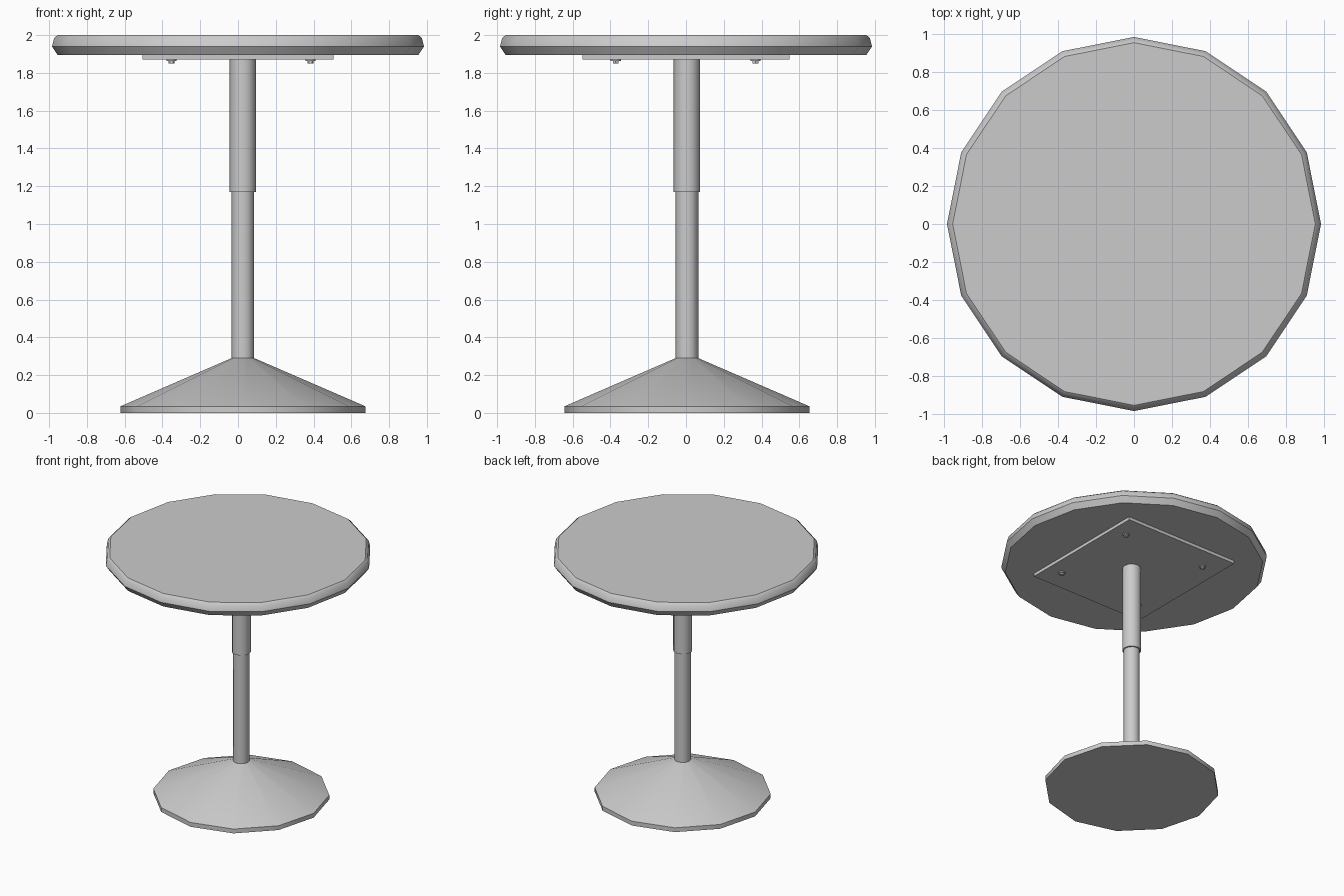
import bpy, bmesh, math
from mathutils import Matrix

if "Cube" in bpy.data.objects:
    bpy.data.objects.remove(bpy.data.objects["Cube"], do_unlink=True)

# One grey for the whole table
grey = bpy.data.materials.new("light_grey")
grey.use_nodes = True
colour = (0.6, 0.6, 0.6, 1)
grey.diffuse_color = colour
grey.node_tree.nodes["Principled BSDF"].inputs["Base Color"].default_value = colour


def finish(name, bm, smooth_angle=None):
    bmesh.ops.recalc_face_normals(bm, faces=bm.faces[:])
    mesh = bpy.data.meshes.new(name)
    bm.to_mesh(mesh)
    bm.free()
    mesh.materials.append(grey)
    obj = bpy.data.objects.new(name, mesh)
    bpy.context.collection.objects.link(obj)
    if smooth_angle:
        bpy.ops.object.select_all(action='DESELECT')
        obj.select_set(True)
        bpy.context.view_layer.objects.active = obj
        bpy.ops.object.shade_smooth_by_angle(angle=math.radians(smooth_angle))
    return obj


def turned(name, profile, sides, centre=(0, 0), smooth_angle=40):
    """Closed solid turned around z from (radius, height) points, bottom to top."""
    bm = bmesh.new()
    rings = []
    for r, z in profile:
        angles = [math.tau * i / sides for i in range(sides)]
        rings.append([bm.verts.new((centre[0] + r * math.cos(a),
                                    centre[1] + r * math.sin(a), z)) for a in angles])
    for low, high in zip(rings, rings[1:]):
        for i in range(sides):
            j = (i + 1) % sides
            bm.faces.new((low[i], low[j], high[j], high[i]))
    bm.faces.new(rings[0][::-1])
    bm.faces.new(rings[-1])
    return finish(name, bm, smooth_angle)


# Round top with a softened rim
turned("table_top", [(0.955, 1.895), (0.985, 1.94), (0.973, 1.985), (0.955, 2.0)], 16)

# Pedestal: flared base, pole and wider sleeve
axis = (0.026, 0.005)
turned("base", [(0.648, 0), (0.648, 0.035), (0.06, 0.29)], 12, axis, 35)
turned("pole", [(0.06, 0.27), (0.06, 1.2)], 12, axis)
turned("sleeve", [(0.07, 1.17), (0.07, 1.88)], 12, axis)

# Mounting plate under the top
bm = bmesh.new()
bmesh.ops.create_cube(bm, size=1, matrix=Matrix.Translation((0, 0, 1.885))
                      @ Matrix.Diagonal((1.012, 1.096, 0.03, 1)))
finish("mounting_plate", bm)

# Bolts near the plate corners
for side, x in (("right", -0.352), ("left", 0.384)):
    for end, y in (("front", -0.372), ("back", 0.368)):
        turned(f"bolt_washer_{end}_{side}", [(0.027, 1.862), (0.027, 1.872)], 12, (x, y))
        turned(f"bolt_head_{end}_{side}", [(0.017, 1.85), (0.017, 1.865)], 6, (x, y), None)
